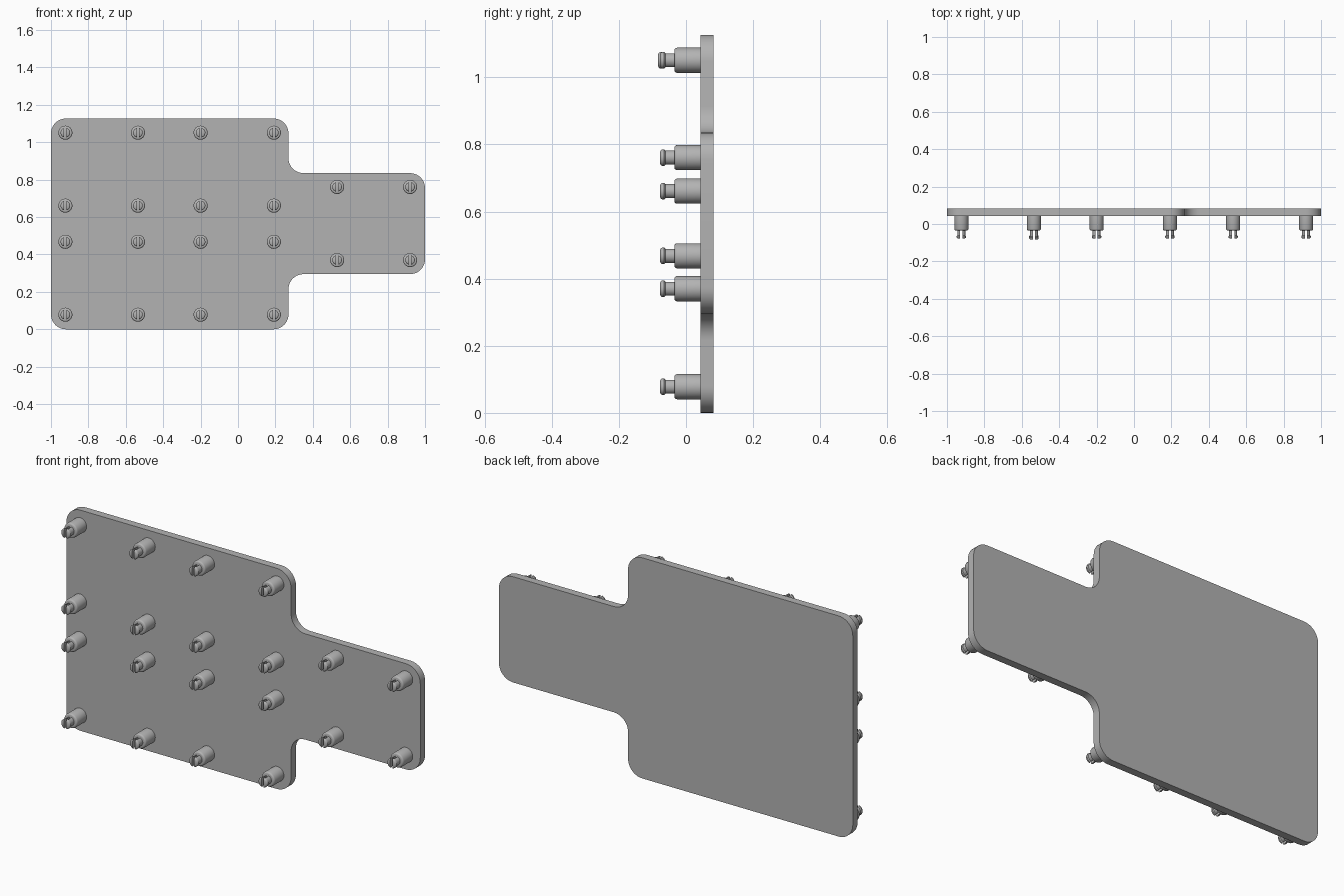
import bpy, bmesh, math
from mathutils import Vector, Matrix

cube = bpy.data.objects.get("Cube")
if cube:
    bpy.data.objects.remove(cube, do_unlink=True)

# Single grey material
grey = bpy.data.materials.new("plain grey")
grey.use_nodes = True
colour = (0.45, 0.45, 0.45, 1)
grey.diffuse_color = colour
grey.node_tree.nodes["Principled BSDF"].inputs["Base Color"].default_value = colour


def finish(name, bm):
    """Turn a bmesh into a shaded object."""
    bmesh.ops.recalc_face_normals(bm, faces=bm.faces)
    mesh = bpy.data.meshes.new(name)
    bm.to_mesh(mesh)
    bm.free()
    mesh.materials.append(grey)
    obj = bpy.data.objects.new(name, mesh)
    bpy.context.collection.objects.link(obj)
    bpy.ops.object.select_all(action='DESELECT')
    obj.select_set(True)
    bpy.context.view_layer.objects.active = obj
    bpy.ops.object.shade_smooth_by_angle(angle=math.radians(35))
    return obj


def rounded(corners, radius, steps=10):
    """Round every corner of an outline, inner and outer alike."""
    points = []
    for i, p in enumerate(corners):
        a = (corners[i - 1] - p).normalized()
        b = (corners[(i + 1) % len(corners)] - p).normalized()
        centre = p + (a + b) * radius
        for k in range(steps + 1):
            t = math.pi / 2 * k / steps
            points.append(centre - (b * math.cos(t) + a * math.sin(t)) * radius)
    return points


def lathe(bm, profile, sides=32):
    """Revolve (radius, y) points around the y axis, capping both ends."""
    rings = []
    for r, y in profile:
        angles = [2 * math.pi * k / sides for k in range(sides)]
        rings.append([bm.verts.new((r * math.cos(t), y, r * math.sin(t))) for t in angles])
    for lower, upper in zip(rings, rings[1:]):
        for k in range(sides):
            j = (k + 1) % sides
            bm.faces.new((lower[k], lower[j], upper[j], upper[k]))
    bm.faces.new(rings[0])
    bm.faces.new(rings[-1])


# Plate: wide body with a narrower arm
BACK, FRONT = 0.082, 0.043
outline = [(-1, 0), (0.27, 0), (0.27, 0.295), (1, 0.295),
           (1, 0.835), (0.27, 0.835), (0.27, 1.127), (-1, 1.127)]
bm = bmesh.new()
corners = [Vector((x, FRONT, z)) for x, z in outline]
face = bm.faces.new([bm.verts.new(p) for p in rounded(corners, 0.08)])
grown = bmesh.ops.extrude_face_region(bm, geom=[face], use_keep_orig=True)
moved = [g for g in grown["geom"] if isinstance(g, bmesh.types.BMVert)]
bmesh.ops.translate(bm, verts=moved, vec=(0, BACK - FRONT, 0))
finish("plate", bm)


def make_peg(name, tip):
    """Stepped post with two snap prongs separated by an upright slot."""
    bm = bmesh.new()
    post = [(0.0375, FRONT), (0.0375, -0.027), (0.036, -0.031),
            (0.033, -0.034), (0.030, -0.035)]
    lathe(bm, post)
    prong = bmesh.new()
    lathe(prong, [(0.0215, -0.034), (0.0215, tip + 0.016), (0.0255, tip + 0.012),
                  (0.0255, tip + 0.006), (0.023, tip + 0.002), (0.019, tip)])
    cut = bmesh.ops.bisect_plane(
        prong, geom=prong.verts[:] + prong.edges[:] + prong.faces[:],
        plane_co=(0.006, 0, 0), plane_no=(1, 0, 0), clear_inner=True)
    rim = [g for g in cut["geom_cut"] if isinstance(g, bmesh.types.BMEdge)]
    bmesh.ops.edgeloop_fill(prong, edges=rim)
    half = bpy.data.meshes.new("prong_half")
    prong.to_mesh(half)
    prong.free()
    bm.from_mesh(half)
    half.transform(Matrix.Scale(-1, 4, (1, 0, 0)))
    bm.from_mesh(half)
    bpy.data.meshes.remove(half)
    return finish(name, bm)


# Pegs: a four by four grid on the body and two pairs on the arm
spots = [(x, z) for x in (-0.923, -0.535, -0.2, 0.192) for z in (0.078, 0.468, 0.661, 1.051)]
spots += [(x, z) for x in (0.53, 0.92) for z in (0.37, 0.761)]
long_spot = (-0.535, 1.051)
first = None
for x, z in spots:
    if (x, z) == long_spot:
        peg = make_peg("long_peg", -0.083)
    elif first is None:
        peg = first = make_peg("peg", -0.077)
    else:
        peg = first.copy()
        bpy.context.collection.objects.link(peg)
    peg.location = (x, 0, z)
